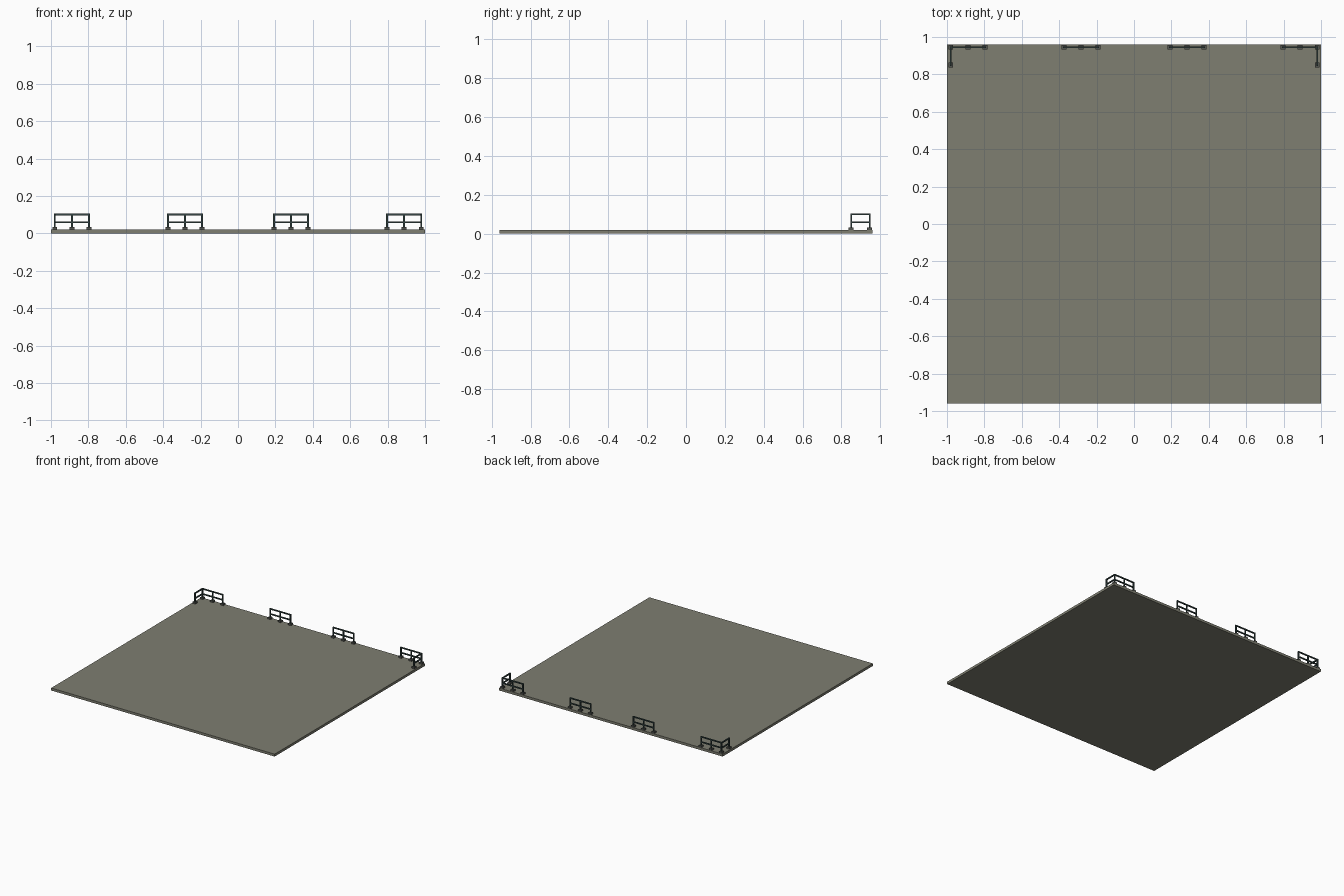
import bpy
import bmesh
from mathutils import Matrix, Vector

cube = bpy.data.objects.get("Cube")
if cube:
    bpy.data.objects.remove(cube, do_unlink=True)


def material(name, color):
    mat = bpy.data.materials.new(name)
    mat.use_nodes = True
    mat.diffuse_color = (*color, 1)
    mat.node_tree.nodes["Principled BSDF"].inputs["Base Color"].default_value = (*color, 1)
    return mat


CONCRETE = material("grey concrete", (0.21, 0.21, 0.165))
STEEL = material("dark green steel", (0.035, 0.06, 0.058))
FOOT = material("dark grey foot", (0.085, 0.09, 0.08))


def boxes(name, mat, spans):
    """One object made of boxes, each given by two opposite corners."""
    bm = bmesh.new()
    for low, high in spans:
        low, high = Vector(low), Vector(high)
        matrix = Matrix.Translation((low + high) / 2) @ Matrix.Diagonal((*(high - low), 1))
        bmesh.ops.create_cube(bm, size=1, matrix=matrix)
    mesh = bpy.data.meshes.new(name)
    bm.to_mesh(mesh)
    bm.free()
    mesh.materials.append(mat)
    obj = bpy.data.objects.new(name, mesh)
    bpy.context.collection.objects.link(obj)
    return obj


DECK = 0.02        # top of the slab
TOP = 0.105        # top of the railing
MID = 0.059        # centre of the middle rail
R = 0.0045         # half thickness of posts and rails
FOOT_R = 0.013     # half width of a foot
BACK_Y = 0.945
END_Y = 0.85


def bar(a, b, z):
    """Horizontal rail between two posts at height z."""
    return ((min(a[0], b[0]) - R, min(a[1], b[1]) - R, z - R),
            (max(a[0], b[0]) + R, max(a[1], b[1]) + R, z + R))


def railing(name, posts, runs):
    """Feet, posts and two rails along each run."""
    boxes(name + "_feet", FOOT,
          [((x - FOOT_R, y - FOOT_R, DECK), (x + FOOT_R, y + FOOT_R, DECK + 0.013))
           for x, y in posts])
    boxes(name + "_posts", STEEL,
          [((x - R, y - R, DECK), (x + R, y + R, TOP - R)) for x, y in posts])
    boxes(name + "_rails", STEEL,
          [bar(a, b, z) for a, b in runs for z in (MID, TOP - R)])


# Ground slab
boxes("slab", CONCRETE, [((-1, -0.96, 0), (1, 0.96, DECK))])

# Straight railings at the middle of the back edge, L-shaped ones at the corners
for side, label in ((-1, "right"), (1, "left")):
    inner = [(side * x, BACK_Y) for x in (0.192, 0.283, 0.374)]
    railing(label + "_middle_railing", inner, [(inner[0], inner[2])])

    corner = [(side * x, BACK_Y) for x in (0.797, 0.888, 0.98)]
    end = (side * 0.98, END_Y)
    railing(label + "_corner_railing", corner + [end],
            [(corner[0], corner[2]), (corner[2], end)])
